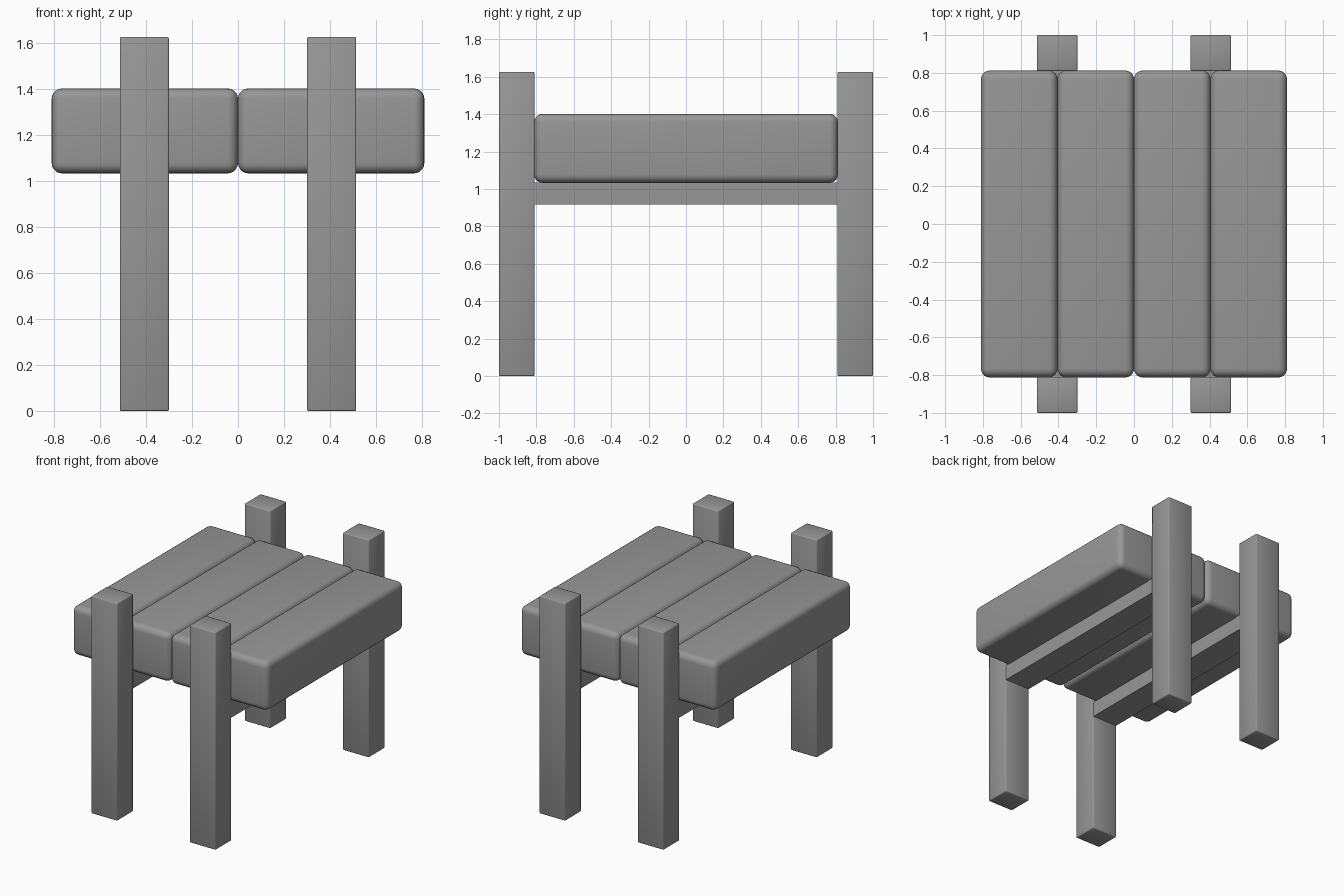
import bpy

if "Cube" in bpy.data.objects:
    bpy.data.objects.remove(bpy.data.objects["Cube"])

# Dark grey finish shared by all parts
grey = bpy.data.materials.new("dark_grey")
grey.diffuse_color = (0.31, 0.31, 0.31, 1)
grey.use_nodes = True
grey.node_tree.nodes["Principled BSDF"].inputs["Base Color"].default_value = grey.diffuse_color


def box(name, x, y, z, bevel=0.0, segments=1):
    """Box from (min, max) ranges, with optional rounded edges."""
    ranges = (x, y, z)
    bpy.ops.mesh.primitive_cube_add(size=1, location=[(a + b) / 2 for a, b in ranges])
    ob = bpy.context.object
    ob.name = name
    ob.scale = [b - a for a, b in ranges]
    bpy.ops.object.transform_apply(location=False, rotation=False, scale=True)
    ob.data.materials.append(grey)
    if bevel:
        mod = ob.modifiers.new("rounded_edges", "BEVEL")
        mod.width = bevel
        mod.segments = segments
        bpy.ops.object.modifier_apply(modifier=mod.name)
        bpy.ops.object.shade_smooth()
    return ob


# Four thick rounded seat planks running front to back
W = 0.405
for i in range(4):
    x0 = -2 * W + i * W
    box(f"seat_plank_{i + 1}", (x0, x0 + W), (-0.812, 0.812), (1.033, 1.402), 0.045, 5)

# Legs rising above the seat, and a rail joining each front/back pair
for side, cx in (("left", -0.407), ("right", 0.407)):
    xr = (cx - 0.107, cx + 0.107)
    box(f"front_leg_{side}", xr, (-1.0, -0.81), (0, 1.626), 0.007, 2)
    box(f"back_leg_{side}", xr, (0.81, 1.0), (0, 1.626), 0.007, 2)
    box(f"seat_rail_{side}", (cx - 0.105, cx + 0.105), (-0.812, 0.812), (0.918, 1.036))
